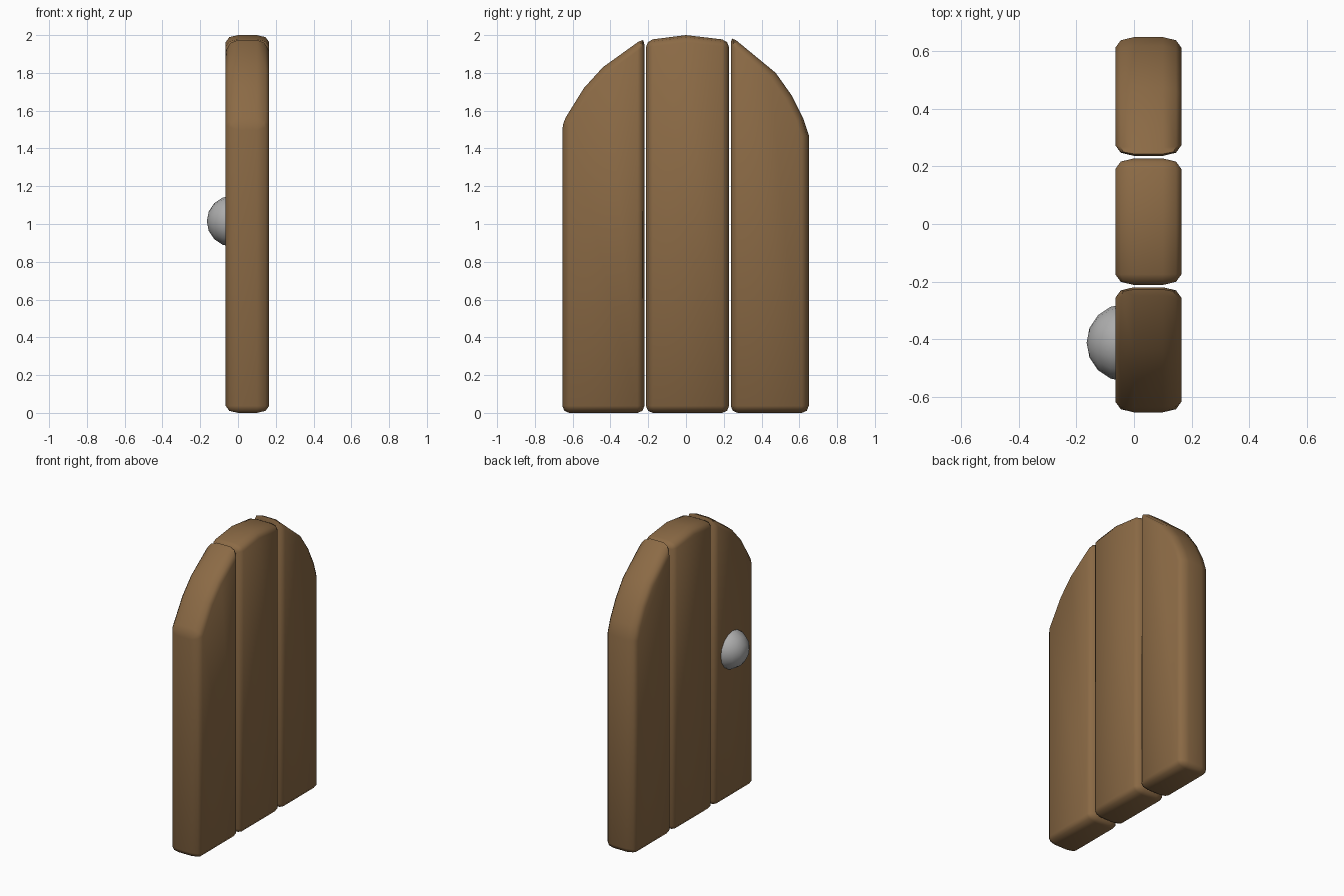
import bpy, bmesh, math
from mathutils import Matrix

if "Cube" in bpy.data.objects:
    bpy.data.objects.remove(bpy.data.objects["Cube"], do_unlink=True)


def material(name, rgb, metallic=0.0):
    m = bpy.data.materials.new(name)
    m.use_nodes = True
    m.diffuse_color = (*rgb, 1)
    m.node_tree.nodes["Principled BSDF"].inputs["Base Color"].default_value = (*rgb, 1)
    return m


wood = material("brown wood", (0.26, 0.145, 0.06))
metal = material("grey metal", (0.42, 0.42, 0.42))


def add(name, bm, mat):
    me = bpy.data.meshes.new(name)
    bmesh.ops.recalc_face_normals(bm, faces=bm.faces)
    bm.to_mesh(me)
    bm.free()
    ob = bpy.data.objects.new(name, me)
    bpy.context.collection.objects.link(ob)
    me.materials.append(mat)
    bpy.ops.object.select_all(action="DESELECT")
    ob.select_set(True)
    bpy.context.view_layer.objects.active = ob
    bpy.ops.object.shade_smooth_by_angle(angle=math.radians(50))
    return ob


BACK, FRONT = -0.065, 0.165   # plank thickness along x
STRETCH = 1.75                # bevels are wider along x than in the outline


def plank(name, top):
    """Extrude a board outline (y, z), round its sharp edges, widen it in x."""
    outline = [(top[0][0], 0)] + top + [(top[-1][0], 0)]
    bm = bmesh.new()
    face = bm.faces.new([bm.verts.new((BACK / STRETCH, y, z)) for y, z in outline])
    new = bmesh.ops.extrude_face_region(bm, geom=[face])["geom"]
    bmesh.ops.translate(bm, vec=((FRONT - BACK) / STRETCH, 0, 0),
                        verts=[v for v in new if isinstance(v, bmesh.types.BMVert)])
    bmesh.ops.recalc_face_normals(bm, faces=bm.faces)
    sharp = [e for e in bm.edges if e.calc_face_angle(0) > math.radians(30)]
    bmesh.ops.bevel(bm, geom=sharp, offset=0.037, segments=2, profile=0.5,
                    affect="EDGES", clamp_overlap=True)
    bmesh.ops.scale(bm, vec=(STRETCH, 1, 1), verts=bm.verts)
    return add(name, bm, wood)


# Three boards forming an arched door
plank("front_plank", [(-0.655, 1.535), (-0.54, 1.72), (-0.44, 1.83), (-0.22, 1.988)])
plank("middle_plank", [(-0.212, 1.973), (0, 2.0), (0.228, 1.973)])
plank("back_plank", [(0.237, 1.996), (0.475, 1.80), (0.56, 1.68), (0.62, 1.56), (0.65, 1.47)])

# Round knob half sunk into the front board
bm = bmesh.new()
bmesh.ops.create_uvsphere(bm, u_segments=16, v_segments=8, radius=0.135,
                          matrix=Matrix.Translation((-0.03, -0.413, 1.015))
                          @ Matrix.Rotation(math.pi / 2, 4, "Y"))
add("door_knob", bm, metal)
